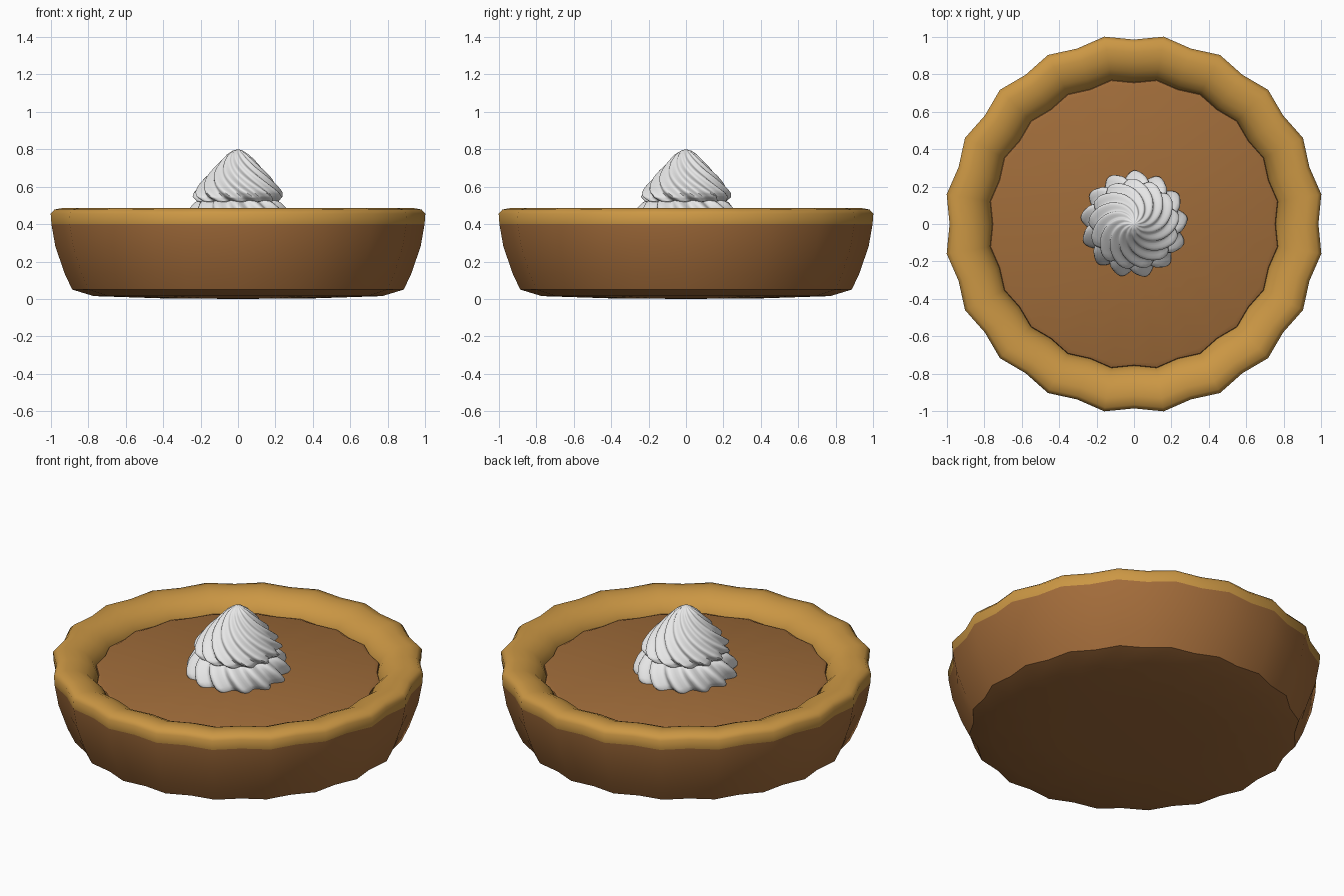
import bpy, bmesh, math

if "Cube" in bpy.data.objects:
    bpy.data.objects.remove(bpy.data.objects["Cube"])


def material(name, rgb):
    m = bpy.data.materials.new(name)
    m.diffuse_color = (*rgb, 1.0)
    m.use_nodes = True
    m.node_tree.nodes["Principled BSDF"].inputs["Base Color"].default_value = m.diffuse_color
    return m


golden = material("golden_crust", (0.60, 0.31, 0.058))
baked = material("baked_crust", (0.36, 0.148, 0.042))
pumpkin = material("pumpkin_filling", (0.35, 0.15, 0.042))
cream = material("whipped_cream", (0.85, 0.85, 0.85))


def lathe(name, profile, segs, lobes, phase, mats, pick=None, angle=45):
    """Fluted lathe. Profile rows: radius, z, flute depth, twist. Radius 0 closes at a point."""
    bm = bmesh.new()
    rings = []
    for r, z, amp, twist in profile:
        if r == 0:
            rings.append([bm.verts.new((0, 0, z))])
            continue
        ring = []
        for i in range(segs):
            a = 2 * math.pi * i / segs
            rr = r * (1 + amp * math.cos(lobes * (a - phase)))
            ring.append(bm.verts.new((rr * math.cos(a + twist), rr * math.sin(a + twist), z)))
        rings.append(ring)
    for lo, hi in zip(rings, rings[1:]):
        for i in range(segs):
            j = (i + 1) % segs
            if len(lo) == 1:
                f = bm.faces.new((lo[0], hi[j], hi[i]))
            elif len(hi) == 1:
                f = bm.faces.new((lo[i], lo[j], hi[0]))
            else:
                f = bm.faces.new((lo[i], lo[j], hi[j], hi[i]))
            if pick:
                f.material_index = pick(f.calc_center_median())
    me = bpy.data.meshes.new(name)
    bm.to_mesh(me)
    bm.free()
    for m in mats:
        me.materials.append(m)
    ob = bpy.data.objects.new(name, me)
    bpy.context.collection.objects.link(ob)
    bpy.ops.object.select_all(action='DESELECT')
    ob.select_set(True)
    bpy.context.view_layer.objects.active = ob
    bpy.ops.object.shade_smooth_by_angle(angle=math.radians(angle))
    return ob


# scalloped crust: browned sides and base, golden rolled rim above z = 0.4
s = 0.014
crust = [(0, 0, 0, 0), (0.40, 0.003, 0, 0), (0.77, 0.015, s, 0), (0.885, 0.05, s, 0),
         (0.925, 0.135, s, 0), (0.975, 0.28, s, 0), (0.996, 0.40, s, 0), (1.0, 0.455, s, 0),
         (0.98, 0.478, s, 0), (0.93, 0.487, s, 0), (0.875, 0.48, s, 0), (0.825, 0.458, s, 0),
         (0.79, 0.425, s, 0), (0.77, 0.39, s, 0), (0.76, 0.34, s, 0)]
lathe("crust", crust, 40, 20, math.radians(9), [baked, golden],
      lambda c: 1 if c.z > 0.4 or (c.z > 0.3 and math.hypot(c.x, c.y) < 0.8) else 0)

# filling disc inside the rim
lathe("filling", [(0.775, 0.36, s, 0), (0.765, 0.392, s, 0), (0.745, 0.4, s / 2, 0), (0, 0.4, 0, 0)],
      40, 20, math.radians(9), [pumpkin])


def swirl(name, keys, steps, amp, z_twist, start):
    """Piped cream tier: smooth the key radii, twisting the flutes with height."""
    rows = []
    for (r0, z0), (r1, z1) in zip(keys, keys[1:]):
        for k in range(steps):
            t = k / steps
            rows.append((r0 + (r1 - r0) * t, z0 + (z1 - z0) * t))
    rows.append(keys[-1])
    prof = [(r, z, amp if r > 0 else 0, start - z_twist * (z - keys[0][1])) for r, z in rows]
    lathe(name, prof, 104, 13, math.pi / 2, [cream], angle=60)


# whipped cream: wide base tier and pointed upper tier
swirl("cream_base", [(0.25, 0.39), (0.265, 0.415), (0.262, 0.44), (0.245, 0.48),
                     (0.215, 0.515), (0.17, 0.54), (0, 0.55)], 2, 0.085, 3.0, 0.07)
swirl("cream_peak", [(0.17, 0.51), (0.205, 0.522), (0.226, 0.545), (0.222, 0.57), (0.195, 0.61),
                     (0.16, 0.655), (0.12, 0.7), (0.085, 0.74), (0.055, 0.772), (0.025, 0.793),
                     (0, 0.80)], 3, 0.075, 6.0, 0.3)
